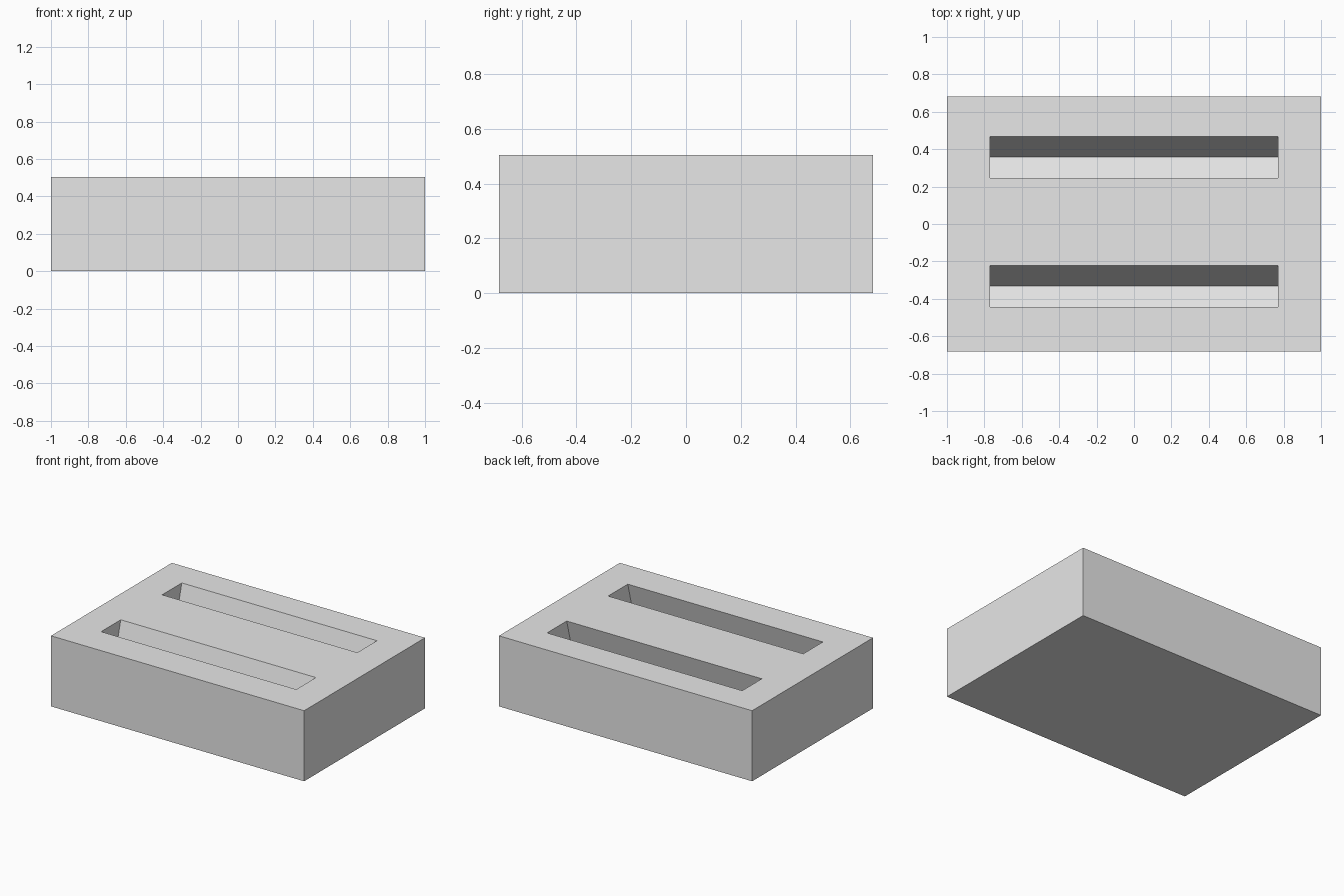
import bpy
import bmesh
from math import radians, sin, cos, tan
from mathutils import Vector

cube = bpy.data.objects.get("Cube")
if cube:
    bpy.data.objects.remove(cube, do_unlink=True)

LENGTH, DEPTH, HEIGHT = 2.0, 1.364, 0.504
SLOT_LENGTH, SLOT_MOUTH, SLOT_DROP = 1.542, 0.222, 0.407
TILT = radians(15)

grey = bpy.data.materials.new("light_grey")
grey.use_nodes = True
grey.diffuse_color = (0.8, 0.8, 0.8, 1)
grey.node_tree.nodes["Principled BSDF"].inputs["Base Color"].default_value = (0.8, 0.8, 0.8, 1)


def prism(name, profile, length):
    """Extrude a closed (y, z) profile along x, centred on x = 0."""
    bm = bmesh.new()
    face = bm.faces.new([bm.verts.new((-length / 2, y, z)) for y, z in profile])
    grown = bmesh.ops.extrude_face_region(bm, geom=[face])["geom"]
    moved = [v for v in grown if isinstance(v, bmesh.types.BMVert)]
    bmesh.ops.translate(bm, verts=moved, vec=(length, 0, 0))
    bmesh.ops.recalc_face_normals(bm, faces=bm.faces)
    mesh = bpy.data.meshes.new(name)
    bm.to_mesh(mesh)
    bm.free()
    mesh.materials.append(grey)
    obj = bpy.data.objects.new(name, mesh)
    bpy.context.collection.objects.link(obj)
    return obj


# Solid block
half = DEPTH / 2
block = prism("holder_block", [(-half, 0), (half, 0), (half, HEIGHT), (-half, HEIGHT)], LENGTH)

# Leaning slots with floors square to their walls
for name, back_y in (("back_slot_cutter", 0.467), ("front_slot_cutter", -0.222)):
    lip = Vector((back_y, HEIGHT))
    over = Vector((tan(TILT), 1)) * 0.1
    across = Vector((-SLOT_MOUTH, 0))
    back_floor = lip - Vector((tan(TILT), 1)) * SLOT_DROP
    front_floor = back_floor + Vector((-cos(TILT), sin(TILT))) * SLOT_MOUTH * cos(TILT)
    cutter = prism(name, [lip + over, back_floor, front_floor, lip + across + over], SLOT_LENGTH)
    cutter.hide_render = True
    cutter.hide_viewport = True
    cut = block.modifiers.new(name, 'BOOLEAN')
    cut.operation = 'DIFFERENCE'
    cut.solver = 'EXACT'
    cut.object = cutter

# Bake the cuts and drop the cutters
bpy.context.view_layer.update()
evaluated = block.evaluated_get(bpy.context.evaluated_depsgraph_get())
baked = bpy.data.meshes.new_from_object(evaluated)
cutters = [m.object for m in block.modifiers]
block.modifiers.clear()
block.data = baked
for cutter in cutters:
    bpy.data.objects.remove(cutter, do_unlink=True)
